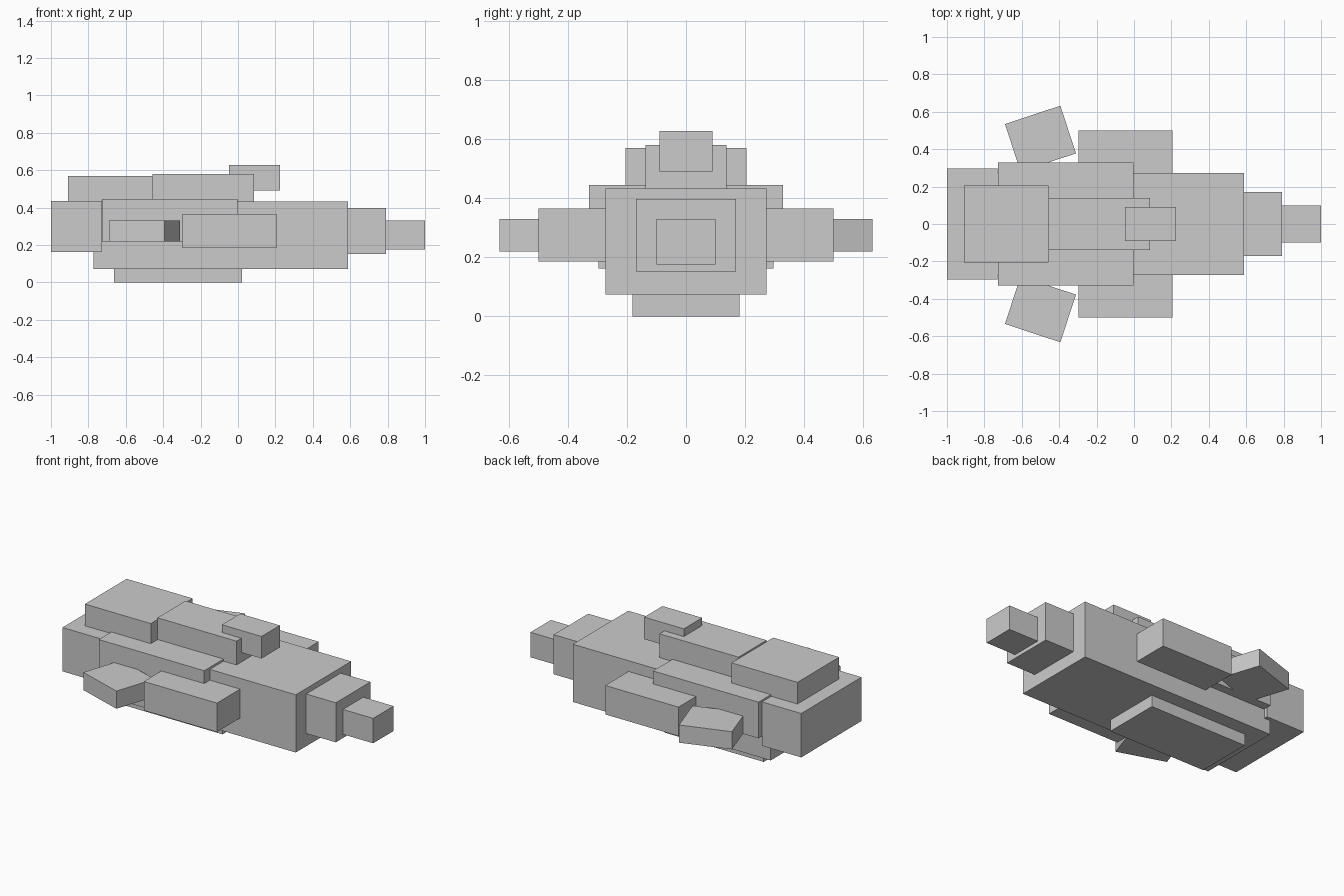
import bpy, math
from mathutils import Matrix

if "Cube" in bpy.data.objects:
    bpy.data.objects.remove(bpy.data.objects["Cube"])


def box(name, x, y, z, yaw=0.0):
    """Box from (min, max) ranges, optionally turned about its own vertical axis."""
    bpy.ops.mesh.primitive_cube_add(size=1)
    ob = bpy.context.object
    ob.name = name
    centre = [(a + b) / 2 for a, b in (x, y, z)]
    size = [b - a for a, b in (x, y, z)]
    ob.data.transform(Matrix.Rotation(yaw, 4, 'Z') @ Matrix.Diagonal((*size, 1)))
    ob.location = centre
    return ob


def centred(name, x, half_width, z):
    return box(name, x, (-half_width, half_width), z)


# Hull, stepped nose, stern and keel
centred("main_hull", (-0.773, 0.588), 0.272, (0.073, 0.432))
centred("nose_base", (0.588, 0.792), 0.17, (0.152, 0.398))
centred("nose_tip", (0.792, 1.0), 0.10, (0.175, 0.33))
centred("stern_block", (-1.0, -0.73), 0.296, (0.162, 0.435))
centred("mid_section", (-0.728, -0.003), 0.328, (0.22, 0.445))
centred("keel", (-0.662, 0.021), 0.182, (0.0, 0.073))

# Upper deck
centred("rear_deck", (-0.91, -0.456), 0.205, (0.435, 0.57))
centred("upper_deck", (-0.458, 0.086), 0.138, (0.432, 0.58))
centred("bridge", (-0.048, 0.225), 0.09, (0.491, 0.628))

# Side pods and angled fins, one per side
for side, s in (("left", 1), ("right", -1)):
    box(f"{side}_side_pod", (-0.298, 0.205), sorted((s * 0.27, s * 0.5)), (0.185, 0.365))
    box(f"{side}_fin", (-0.656, -0.344), sorted((s * 0.322, s * 0.59)), (0.22, 0.33),
        yaw=s * math.radians(18.3))
